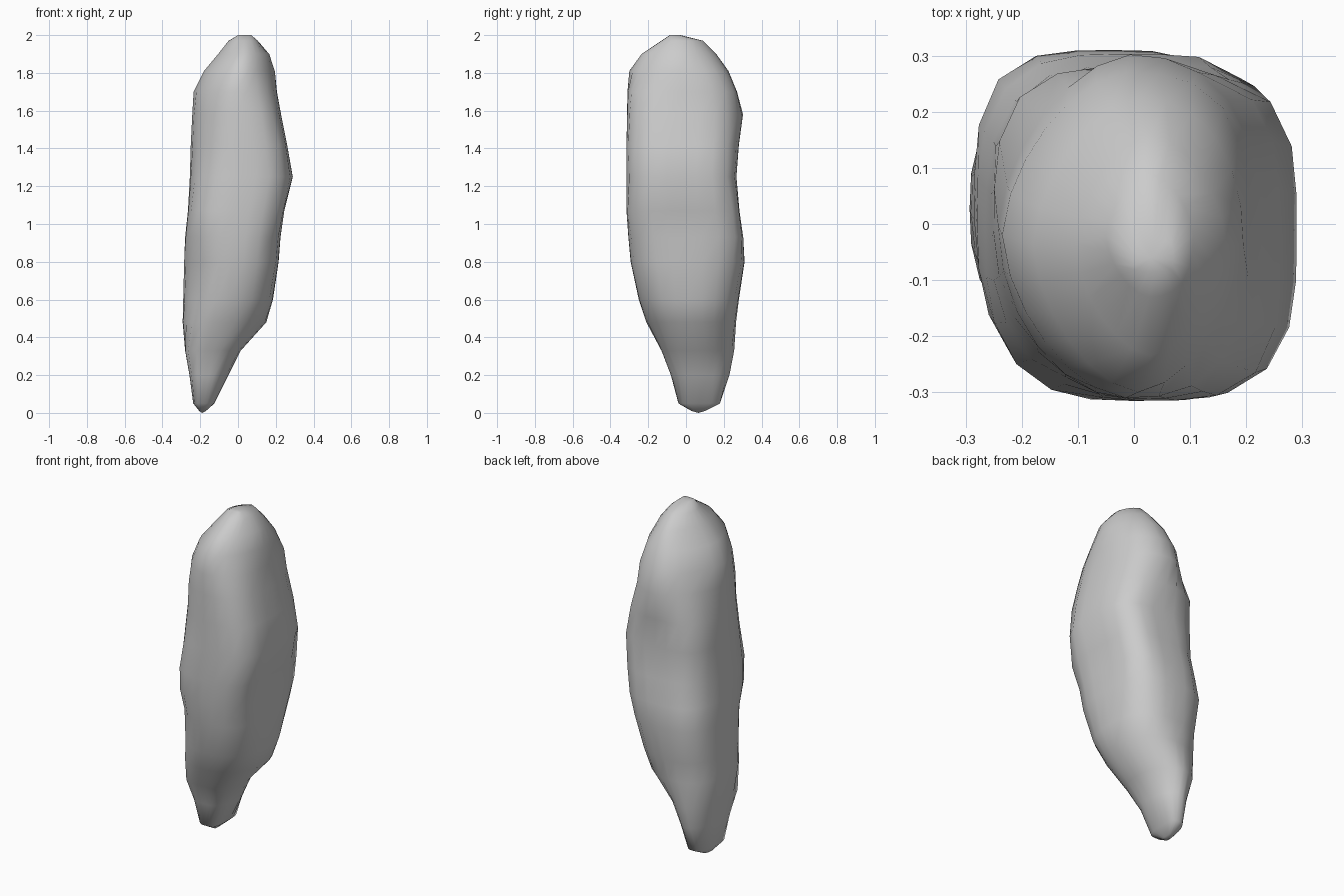
import bpy, bmesh
from math import sin, cos, pi
from mathutils import Vector

# Silhouette profile: height, left x, right x, front y, back y
LEVELS = [
    (0.01, -0.205, -0.17, 0.03, 0.10), (0.05, -0.237, -0.125, -0.04, 0.18),
    (0.20, -0.257, -0.05, -0.08, 0.23), (0.33, -0.28, 0.015, -0.13, 0.255),
    (0.48, -0.293, 0.15, -0.21, 0.265), (0.60, -0.29, 0.185, -0.25, 0.28),
    (0.80, -0.285, 0.215, -0.293, 0.31), (0.93, -0.28, 0.225, -0.305, 0.303),
    (1.07, -0.265, 0.245, -0.315, 0.283), (1.25, -0.255, 0.29, -0.315, 0.267),
    (1.42, -0.25, 0.26, -0.315, 0.28), (1.58, -0.242, 0.228, -0.312, 0.302),
    (1.70, -0.235, 0.206, -0.31, 0.27), (1.81, -0.18, 0.195, -0.30, 0.225),
    (1.90, -0.105, 0.165, -0.235, 0.16), (1.97, -0.05, 0.105, -0.13, 0.09),
    (2.00, 0.0, 0.07, -0.085, -0.03)]
# Diagonal reach of each corner: (height, distance from the axis)
CORNERS = {
    (1, 1): [(0.24, 0.04), (0.37, 0.12), (0.49, 0.21), (0.73, 0.28), (0.94, 0.32),
             (1.18, 0.33), (1.35, 0.32), (1.52, 0.285), (1.77, 0.25), (1.96, 0.08)],
    (-1, -1): [(0.09, 0.185), (0.25, 0.265), (0.49, 0.28), (0.76, 0.285), (1.0, 0.335),
               (1.36, 0.285), (1.68, 0.275), (1.87, 0.17), (1.97, 0.08)],
    (1, -1): [(0.03, -0.09), (0.27, 0.0), (0.41, 0.125), (0.63, 0.24), (0.77, 0.275),
              (0.93, 0.30), (1.11, 0.35), (1.37, 0.35), (1.69, 0.29), (1.96, 0.135)],
    (-1, 1): [(0.02, 0.19), (0.18, 0.27), (0.30, 0.315), (0.57, 0.32), (0.81, 0.355),
              (1.11, 0.30), (1.48, 0.305), (1.69, 0.20), (1.97, 0.05)]}
SIDES = 24


def lookup(table, z):
    """Straight-line interpolation, held at both ends."""
    if z <= table[0][0]:
        return table[0][1]
    for (za, a), (zb, b) in zip(table, table[1:]):
        if z <= zb:
            return a + (b - a) * (z - za) / (zb - za)
    return table[-1][1]


def corner_power(level, sx, sy):
    """Superellipse power that makes this corner reach its diagonal distance."""
    z, x0, x1, y0, y1 = level
    hx, hy = (x1 - x0) / 2, (y1 - y0) / 2
    want = lookup(CORNERS[sx, sy], z) * 2 ** 0.5 - (sx * (x0 + x1) + sy * (y0 + y1)) / 2
    lo, hi = 1.2, 2.6
    for _ in range(30):
        q = (lo + hi) / 2
        if (hx ** q + hy ** q) ** (1 / q) > want:
            lo = q
        else:
            hi = q
    return q / (q - 1)


def ring(level):
    """One section, each corner with its own roundness."""
    z, x0, x1, y0, y1 = level
    powers = {k: corner_power(level, *k) for k in CORNERS}
    points = []
    for i in range(SIDES):
        c, s = cos(2 * pi * i / SIDES), sin(2 * pi * i / SIDES)
        p = powers[1 if c >= 0 else -1, 1 if s >= 0 else -1]
        r = (abs(c) ** p + abs(s) ** p) ** (-1 / p)
        points.append(Vector(((x0 + x1) / 2 + (x1 - x0) / 2 * r * c,
                              (y0 + y1) / 2 + (y1 - y0) / 2 * r * s, z)))
    return points


# Upright stone lofted through the sections
bm = bmesh.new()
rings = [[bm.verts.new(p) for p in ring(l)] for l in LEVELS]
for lo, hi in zip(rings, rings[1:]):
    for i in range(SIDES):
        j = (i + 1) % SIDES
        bm.faces.new((lo[i], lo[j], hi[j], hi[i]))

# Rounded tip and crown
for loop, tip, flip in ((rings[0], (-0.19, 0.065, 0.0), True),
                        (rings[-1], (0.03, -0.06, 2.0), False)):
    v = bm.verts.new(tip)
    for i in range(SIDES):
        a, b = loop[i], loop[(i + 1) % SIDES]
        bm.faces.new((b, a, v) if flip else (a, b, v))
for f in bm.faces:
    f.smooth = True
mesh = bpy.data.meshes.new("standing_stone")
bm.to_mesh(mesh)
bm.free()
stone = bpy.data.objects.new("standing_stone", mesh)
bpy.context.collection.objects.link(stone)
